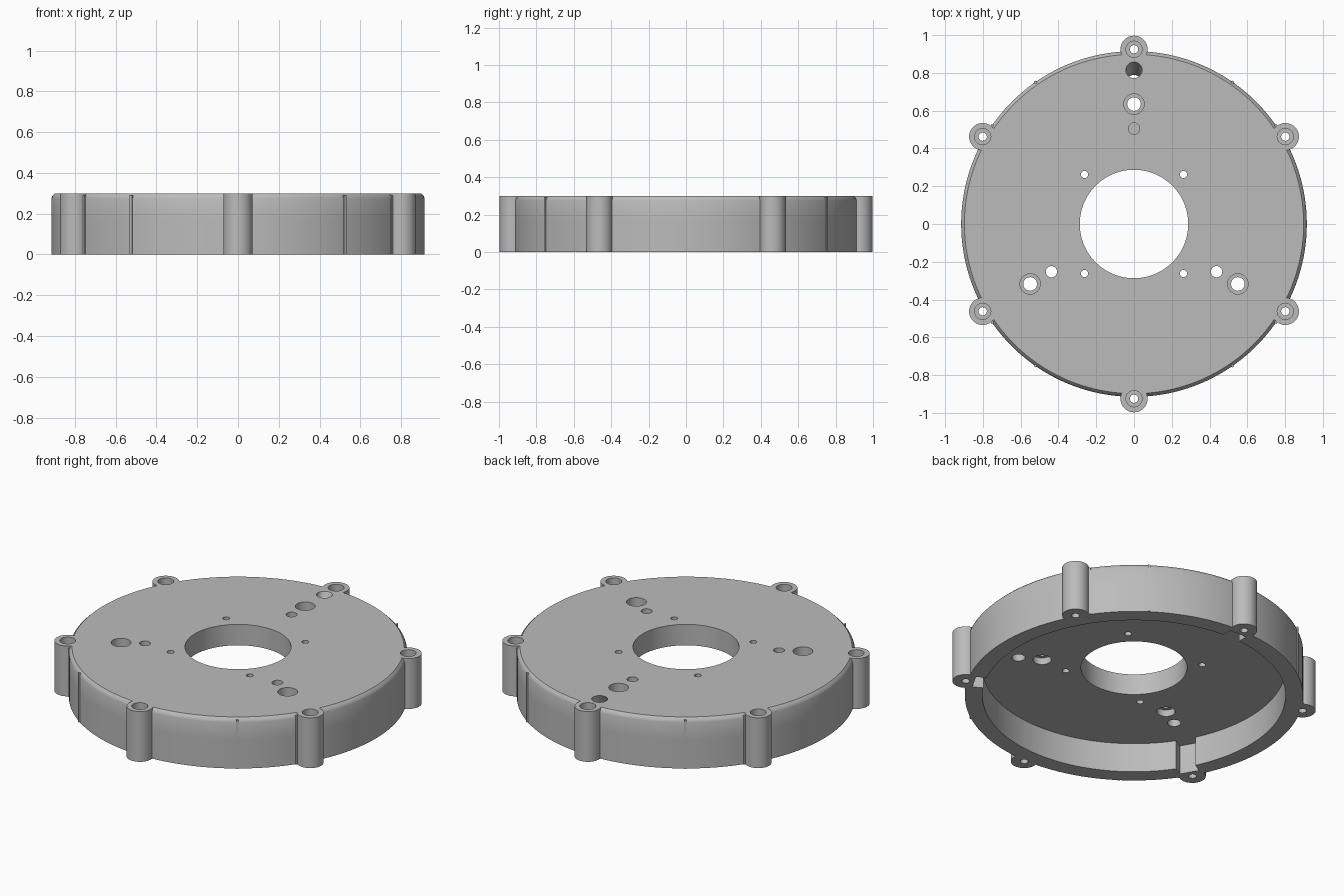
import bpy
import bmesh
from math import pi, sin, cos, radians
from mathutils import Matrix

cube = bpy.data.objects.get("Cube")
if cube:
    bpy.data.objects.remove(cube)

HEIGHT, SEAM = 0.30, 0.175
OUTER, INNER, BORE = 0.915, 0.82, 0.287
LUG_DIST, LUG_R = 0.925, 0.072
LUG_ANGLES = [30 + 60 * i for i in range(6)]
GROUP_ANGLES = [90, 210, 330]
RIB_ANGLES = [s + a for s in (0, 180) for a in (34.7, 55.2, -34.7, -55.2)]

grey = bpy.data.materials.new("machined grey")
grey.use_nodes = True
grey.diffuse_color = (0.5, 0.5, 0.5, 1)
grey.node_tree.nodes["Principled BSDF"].inputs["Base Color"].default_value = (0.5, 0.5, 0.5, 1)


def polar(dist, deg):
    return dist * cos(radians(deg)), dist * sin(radians(deg))


def lathe(bm, profile, x=0, y=0, segs=32, ring=False):
    """Revolve (radius, z) points round a vertical axis; capped unless it is a ring."""
    loops = [[bm.verts.new((x + r * cos(2 * pi * i / segs), y + r * sin(2 * pi * i / segs), z))
              for i in range(segs)] for r, z in profile]
    pairs = list(zip(loops, loops[1:]))
    if ring:
        pairs.append((loops[-1], loops[0]))
    else:
        bm.faces.new(loops[0][::-1])
        bm.faces.new(loops[-1])
    for a, b in pairs:
        for i in range(segs):
            j = (i + 1) % segs
            bm.faces.new((a[i], a[j], b[j], b[i]))


def block(bm, r0, r1, width, z0, z1, deg):
    """Box lying along a radius at the given angle."""
    place = (Matrix.Rotation(radians(deg), 4, 'Z')
             @ Matrix.Translation(((r0 + r1) / 2, 0, (z0 + z1) / 2))
             @ Matrix.Diagonal((r1 - r0, width, z1 - z0, 1)))
    bmesh.ops.create_cube(bm, size=1, matrix=place)


def finish(bm, name):
    bmesh.ops.recalc_face_normals(bm, faces=bm.faces)
    mesh = bpy.data.meshes.new(name)
    bm.to_mesh(mesh)
    bm.free()
    mesh.materials.append(grey)
    obj = bpy.data.objects.new(name, mesh)
    bpy.context.collection.objects.link(obj)
    return obj


def combine(target, tool, operation):
    tool.hide_render = True
    mod = target.modifiers.new(operation.lower(), 'BOOLEAN')
    mod.operation, mod.object, mod.solver = operation, tool, 'EXACT'
    mod.use_self = True
    bpy.ops.object.select_all(action='DESELECT')
    bpy.context.view_layer.objects.active = target
    target.select_set(True)
    bpy.ops.object.modifier_apply(modifier=mod.name)
    bpy.data.objects.remove(tool)


def add_lugs(target, z0, z1):
    bm = bmesh.new()
    for deg in LUG_ANGLES:
        lathe(bm, [(LUG_R, z0), (LUG_R, z1)], *polar(LUG_DIST, deg), segs=48)
    combine(target, finish(bm, "lug_tool"), 'UNION')


def add_ribs(target, z0, z1):
    bm = bmesh.new()
    for deg in RIB_ANGLES:
        block(bm, OUTER - 0.03, OUTER + 0.006, 0.014, z0, z1, deg)
    combine(target, finish(bm, "rib_tool"), 'UNION')


# Lower ring with lugs and thin outer ribs
bm = bmesh.new()
lathe(bm, [(INNER, 0), (OUTER, 0), (OUTER, SEAM), (INNER, SEAM)], segs=160, ring=True)
lower_ring = finish(bm, "lower_ring")
add_lugs(lower_ring, 0, SEAM)
add_ribs(lower_ring, 0, SEAM)

# Screw holes and inner wall notches of the ring
bm = bmesh.new()
for deg in LUG_ANGLES:
    lathe(bm, [(0.022, -0.1), (0.022, 0.4)], *polar(LUG_DIST, deg))
combine(lower_ring, finish(bm, "hole_tool"), 'DIFFERENCE')
bm = bmesh.new()
for deg in GROUP_ANGLES:
    block(bm, 0.75, 0.878, 0.11, -0.1, 0.4, deg)
combine(lower_ring, finish(bm, "notch_tool"), 'DIFFERENCE')

# Top plate with chamfered rim and central bore
bm = bmesh.new()
lathe(bm, [(BORE, SEAM), (OUTER, SEAM), (OUTER, HEIGHT - 0.025), (OUTER - 0.005, HEIGHT - 0.012),
           (OUTER - 0.017, HEIGHT), (BORE, HEIGHT)], segs=160, ring=True)
top_plate = finish(bm, "top_plate")
add_lugs(top_plate, SEAM, HEIGHT)
add_ribs(top_plate, SEAM, HEIGHT - 0.01)

# Counterbored and plain holes through the plate
bm = bmesh.new()
low, high = SEAM - 0.1, HEIGHT + 0.1
for deg in LUG_ANGLES:
    lathe(bm, [(0.022, low), (0.022, HEIGHT - 0.04), (0.043, HEIGHT - 0.04), (0.043, high)],
          *polar(LUG_DIST, deg))
for deg in GROUP_ANGLES:
    lathe(bm, [(0.036, low), (0.036, HEIGHT - 0.05), (0.054, HEIGHT - 0.05), (0.054, high)],
          *polar(0.635, deg))
    lathe(bm, [(0.05, low), (0.05, SEAM + 0.04), (0.03, SEAM + 0.04), (0.03, high)],
          *polar(0.505, deg))
for x in (-0.262, 0.262):
    for y in (-0.262, 0.262):
        lathe(bm, [(0.019, low), (0.019, high)], x, y)
combine(top_plate, finish(bm, "hole_tool"), 'DIFFERENCE')

# Slanted cable port at the back, sheared inward towards the cavity
bm = bmesh.new()
lathe(bm, [(0.043, -0.2), (0.043, 0.05)])
slant = Matrix.Identity(4)
slant[1][2] = 0.55
bm.transform(Matrix.Translation((0, 0.815, HEIGHT)) @ slant)
combine(top_plate, finish(bm, "port_tool"), 'DIFFERENCE')

# Smooth round walls, sharp edges
bpy.ops.object.select_all(action='DESELECT')
for obj in (lower_ring, top_plate):
    obj.select_set(True)
bpy.context.view_layer.objects.active = top_plate
bpy.ops.object.shade_smooth_by_angle(angle=radians(25))
